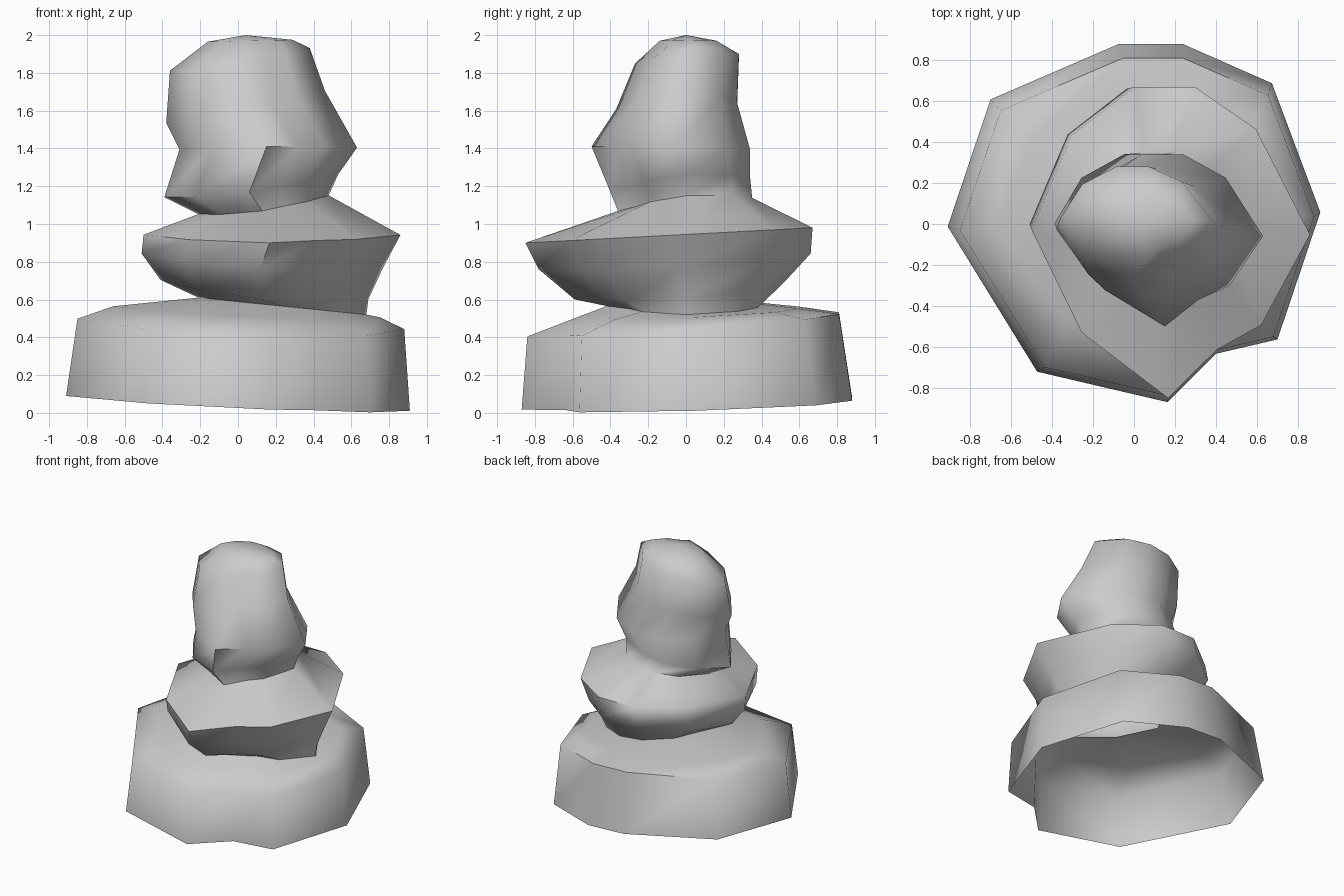
import bpy, bmesh, math

if "Cube" in bpy.data.objects:
    bpy.data.objects.remove(bpy.data.objects["Cube"])

# Ten-sided irregular outlines, normalised to -1..1 (start left, go round the back)
BASE = [(-1, -.02), (-.77, .69), (-.08, 1), (.26, 1), (.74, .78),
        (1, .06), (.77, -.65), (.44, -.73), (.18, -1), (-.52, -.83)]
TIER = [(-1, .08), (-.71, .69), (-.26, 1), (.17, 1), (.61, .73),
        (1, .05), (.65, -.53), (.33, -.69), (-.02, -1), (-.64, -.58)]

# Rings: x min, x max, y min, y max, centre height, tilt along x, tilt along y
base_rings = [
    (-.91, .91, -.87, .88, .050, -.040, .025),   # open bottom rim
    (-.85, .88, -.84, .81, .470, -.030, .060),   # shoulder
    (-.66, .75, -.58, .60, .535, -.030, .025),   # top shelf
]
upper_rings = [
    (-.21, .68, -.42, .38, .565, -.045, .000),   # lower crease
    (-.41, .69, -.59, .52, .650, -.050, .050),   # middle tier underside
    (-.51, .77, -.78, .66, .805, -.035, .045),
    (-.50, .86, -.85, .67, .940, .000, .040),    # middle tier rim
    (-.21, .48, -.36, .35, 1.10, .050, .030),    # upper crease
    (-.39, .53, -.40, .34, 1.20, .060, .030),    # top tier
    (-.31, .63, -.50, .34, 1.40, .005, -.010),
    (-.38, .46, -.37, .27, 1.62, .085, .010),
    (-.36, .38, -.27, .28, 1.87, .060, .020),    # rounded tip
    (-.16, .29, -.14, .16, 1.97, .005, .000),
]


def add_ring(bm, outline, ring):
    x0, x1, y0, y1, z, tx, ty = ring
    return [bm.verts.new(((x0 + x1) / 2 + u * (x1 - x0) / 2,
                          (y0 + y1) / 2 + v * (y1 - y0) / 2,
                          z + u * tx + v * ty)) for u, v in outline]


# Continuous swirled shell, open underneath
bm = bmesh.new()
rings = [add_ring(bm, BASE, r) for r in base_rings]
rings += [add_ring(bm, TIER, r) for r in upper_rings]
for a, b in zip(rings, rings[1:]):
    for i in range(10):
        j = (i + 1) % 10
        bm.faces.new((a[j], a[i], b[i], b[j]))
apex = bm.verts.new((.04, 0, 2.0))
for i in range(10):
    bm.faces.new((rings[-1][(i + 1) % 10], rings[-1][i], apex))
bmesh.ops.recalc_face_normals(bm, faces=bm.faces)

# Make sure the open shell faces outwards
bm.normal_update()
if sum(f.normal.dot(f.calc_center_median()) for f in bm.faces) < 0:
    bmesh.ops.reverse_faces(bm, faces=bm.faces)

mesh = bpy.data.meshes.new("tiered_swirl")
bm.to_mesh(mesh)
bm.free()
swirl = bpy.data.objects.new("tiered_swirl", mesh)
bpy.context.collection.objects.link(swirl)
bpy.context.view_layer.objects.active = swirl
swirl.select_set(True)
bpy.ops.object.shade_smooth_by_angle(angle=math.radians(65))
